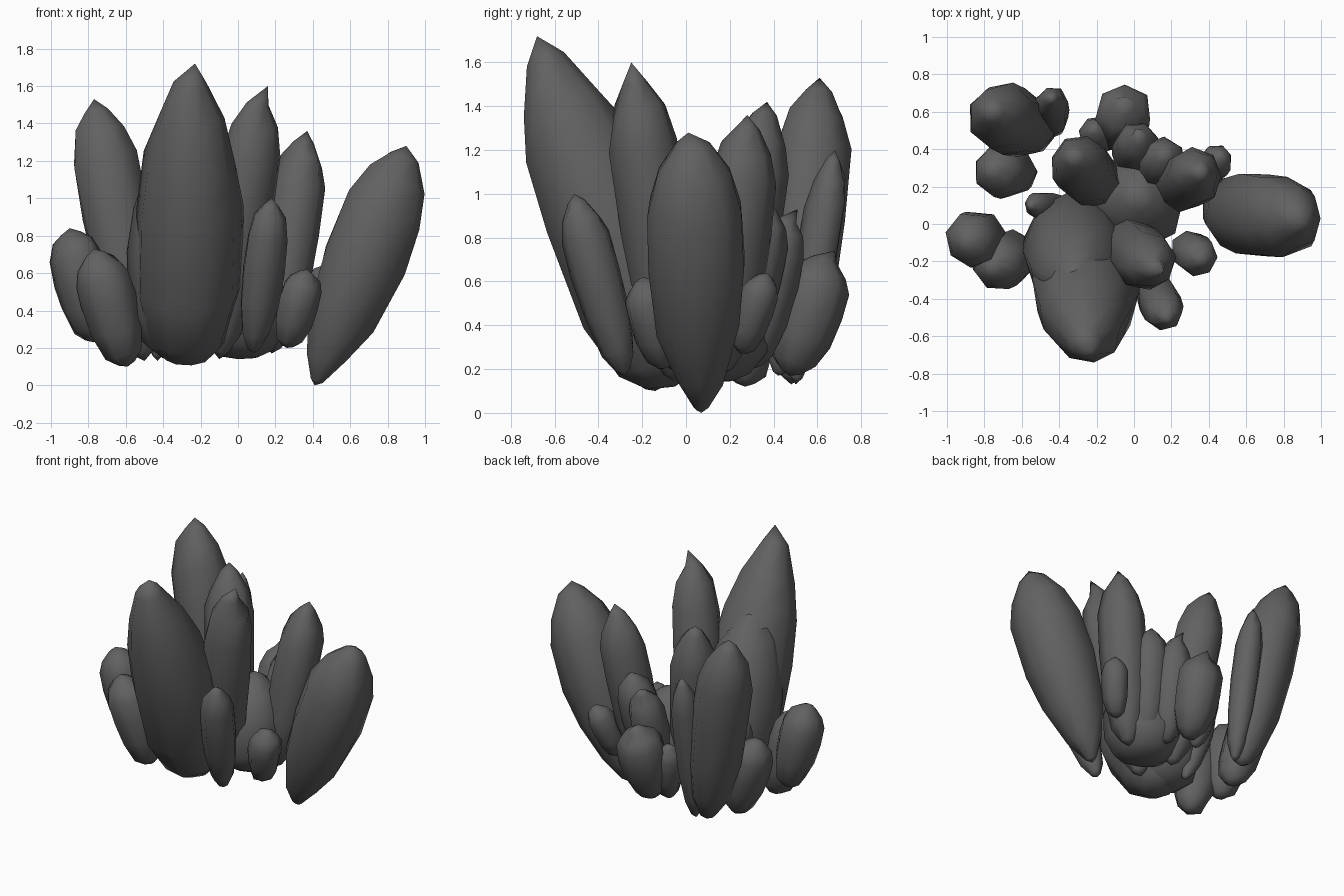
import bpy, bmesh, math, random
from mathutils import Vector

if "Cube" in bpy.data.objects:
    bpy.data.objects.remove(bpy.data.objects["Cube"])

random.seed(4)

# dark stone colour shared by every crystal
stone = bpy.data.materials.new("dark_stone")
stone.diffuse_color = (0.12, 0.12, 0.12, 1)
stone.use_nodes = True
stone.node_tree.nodes["Principled BSDF"].inputs["Base Color"].default_value = stone.diffuse_color

# (position along axis, radius factor) from the root to the shoulder of the point
PROFILE = [(0.03, 0.30), (0.12, 0.66), (0.32, 0.92), (0.55, 1.0),
           (0.76, 0.98), (0.87, 0.76), (0.955, 0.36)]
BLUNT = [(0.02, 0.42), (0.08, 0.74), (0.25, 1.0), (0.5, 1.0),
         (0.68, 0.88), (0.82, 0.66), (0.94, 0.32)]
NARROW_FOOT = [(0.02, 0.15), (0.12, 0.48), (0.3, 0.84), (0.52, 1.0),
               (0.74, 0.97), (0.87, 0.74), (0.96, 0.36)]


def crystal(name, root, tip, radius, sides=8, profile=PROFILE, end=None):
    """Faceted shaft around root-to-end, closing on the tip (end defaults to tip)."""
    root, tip = Vector(root), Vector(tip)
    axis = Vector(end or tip) - root
    u = Vector((0, 1, 0)).cross(axis).normalized()
    v = axis.normalized().cross(u)
    start = random.uniform(0, math.tau)
    facet = [random.uniform(0.97, 1.08) for _ in range(sides)]
    bm = bmesh.new()
    rings = []
    for t, f in profile:
        ring = []
        for i in range(sides):
            a = start + math.tau * i / sides
            r = radius * f * facet[i] * random.uniform(0.97, 1.03)
            slant = random.uniform(-0.025, 0.025) * (0.1 < t < 0.9)
            p = root + axis * (t + slant) + (u * math.cos(a) + v * math.sin(a)) * r
            ring.append(bm.verts.new(p))
        rings.append(ring)
    bottom, top = bm.verts.new(root), bm.verts.new(tip)
    for i in range(sides):
        j = (i + 1) % sides
        for lo, hi in zip(rings, rings[1:]):
            bm.faces.new((lo[i], lo[j], hi[j], hi[i]))
        bm.faces.new((bottom, rings[0][j], rings[0][i]))
        bm.faces.new((top, rings[-1][i], rings[-1][j]))
    bmesh.ops.recalc_face_normals(bm, faces=bm.faces)
    for face in bm.faces:
        face.smooth = True
    mesh = bpy.data.meshes.new(name)
    bm.to_mesh(mesh)
    bm.free()
    mesh.materials.append(stone)
    obj = bpy.data.objects.new(name, mesh)
    bpy.context.collection.objects.link(obj)
    return obj


# tall crystals
crystal("main_crystal", (-0.28, -0.05, 0.12), (-0.23, -0.68, 1.72), 0.282, 9, BLUNT,
        (-0.26, -0.68, 1.71))
crystal("main_shoulder", (-0.31, -0.02, 0.14), (-0.32, -0.33, 1.30), 0.262, 9, BLUNT)
crystal("second_crystal", (-0.10, -0.05, 0.14), (0.16, -0.25, 1.60), 0.16, 8, PROFILE,
        (0.115, -0.245, 1.57))
crystal("back_left_crystal", (-0.50, 0.48, 0.13), (-0.77, 0.61, 1.53), 0.178)
crystal("right_crystal", (0.41, 0.07, 0.0), (0.90, 0.01, 1.28), 0.23, 9, NARROW_FOOT,
        (0.91, 0.03, 1.27))
crystal("back_right_crystal", (0.18, 0.16, 0.17), (0.37, 0.28, 1.36), 0.15, 8, PROFILE,
        (0.36, 0.285, 1.35))
crystal("middle_back_crystal", (-0.17, 0.17, 0.15), (-0.33, 0.37, 1.42), 0.16)

# medium crystals
crystal("front_crystal", (0.08, -0.28, 0.17), (0.18, -0.51, 1.00), 0.11, 7)
crystal("left_crystal", (-0.77, -0.05, 0.23), (-0.90, -0.10, 0.84), 0.148, 7)
crystal("front_left_crystal", (-0.59, -0.14, 0.10), (-0.77, -0.24, 0.73), 0.148, 7)
crystal("thin_back_crystal", (-0.43, 0.50, 0.13), (-0.44, 0.68, 1.20), 0.092, 7)
crystal("back_shard", (-0.02, 0.30, 0.20), (0.01, 0.51, 0.93), 0.125, 7, PROFILE,
        (0.03, 0.47, 0.91))
crystal("inner_shard", (0.08, 0.22, 0.20), (0.17, 0.38, 0.96), 0.13, 7)

# small crystals around the base
crystal("small_front_right", (0.26, -0.10, 0.20), (0.37, -0.20, 0.62), 0.11, 7)
crystal("small_left_back", (-0.59, 0.27, 0.12), (-0.77, 0.29, 0.70), 0.14, 7)
crystal("small_right_back", (0.36, 0.25, 0.27), (0.47, 0.37, 0.64), 0.088, 7)
crystal("small_back", (-0.07, 0.47, 0.17), (-0.05, 0.68, 0.74), 0.15, 7, PROFILE,
        (-0.05, 0.64, 0.73))
crystal("small_back_lobe", (-0.16, 0.42, 0.17), (-0.22, 0.51, 0.60), 0.09, 7)
crystal("small_left_inner", (-0.35, 0.09, 0.15), (-0.56, 0.10, 0.70), 0.075, 7)

# stubby core joining the roots
crystal("core", (0.0, 0.10, 0.14), (0.03, 0.15, 0.82), 0.25, 9, BLUNT)
